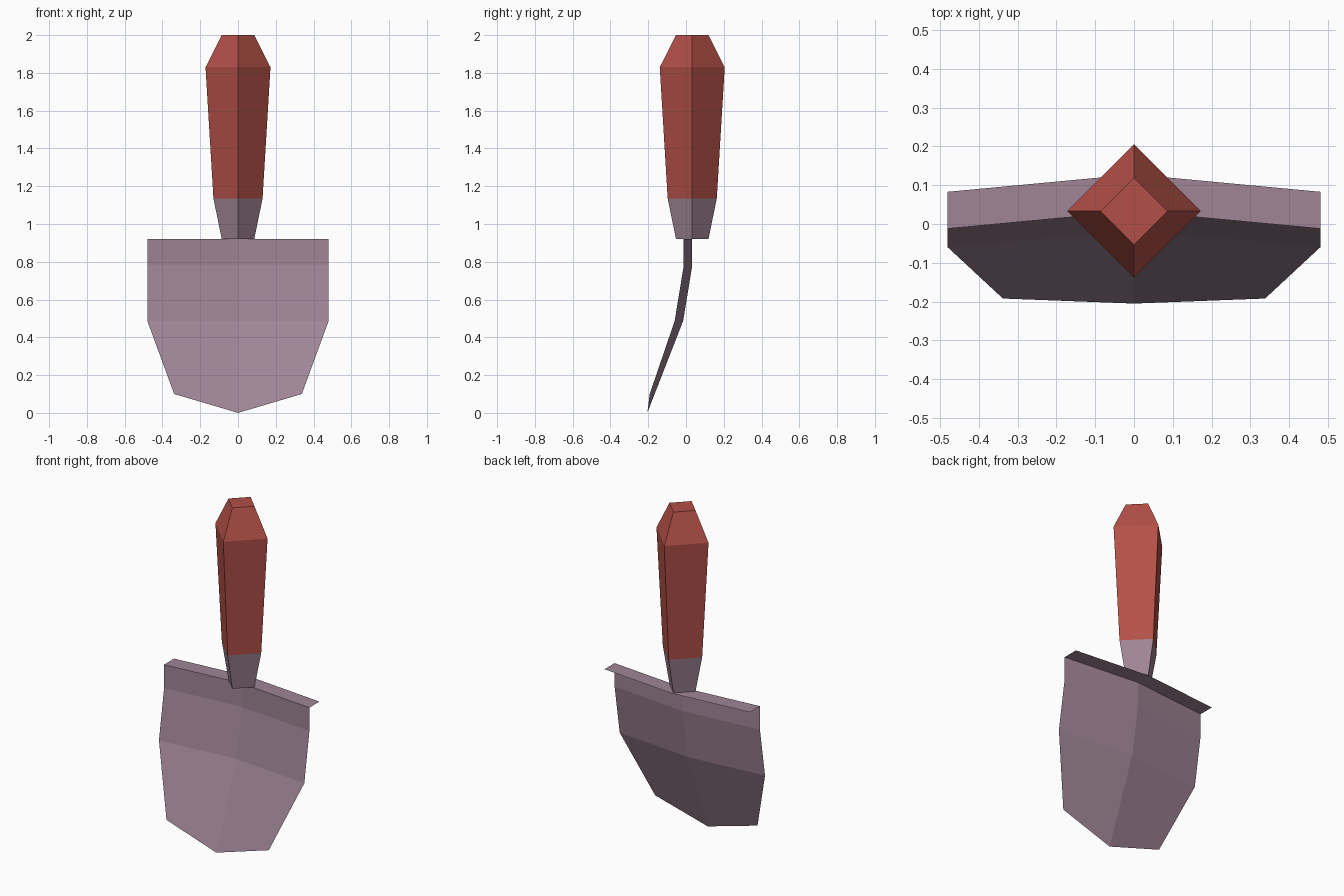
import bpy, bmesh

if "Cube" in bpy.data.objects:
    bpy.data.objects.remove(bpy.data.objects["Cube"])

def material(name, rgb):
    m = bpy.data.materials.new(name)
    m.diffuse_color = (*rgb, 1)
    m.use_nodes = True
    m.node_tree.nodes["Principled BSDF"].inputs["Base Color"].default_value = m.diffuse_color
    return m

red = material("handle red", (0.45, 0.08, 0.063))
metal = material("mauve metal", (0.35, 0.235, 0.305))

def make(name, verts, faces, mat):
    me = bpy.data.meshes.new(name)
    me.from_pydata(verts, [], faces)
    me.materials.append(mat)
    ob = bpy.data.objects.new(name, me)
    bpy.context.collection.objects.link(ob)
    return ob

def diamond_tube(name, rings, mat, cap_bottom, cap_top):
    """Four-sided tube from (radius, z) rings, corners on the x and y axes."""
    cy = 0.033
    verts = [(r * dx, cy + r * dy, z) for r, z in rings
             for dx, dy in ((1, 0), (0, 1), (-1, 0), (0, -1))]
    faces = [(4*k + i, 4*k + (i+1) % 4, 4*k + 4 + (i+1) % 4, 4*k + 4 + i)
             for k in range(len(rings) - 1) for i in range(4)]
    if cap_bottom:
        faces.append((3, 2, 1, 0))
    if cap_top:
        n = len(verts)
        faces.append((n-4, n-3, n-2, n-1))
    return make(name, verts, faces, mat)

# Handle grip and metal collar
diamond_tube("grip", [(0.13, 1.135), (0.172, 1.83), (0.086, 2.0)], red, False, True)
diamond_tube("collar", [(0.086, 0.92), (0.13, 1.135)], metal, True, False)

# Blade: thin creased sheet with a flat flange along the top.
# Each row: half width, edge y, centre y, edge z, centre z
rows = [(0.48, 0.083, 0.128, 0.92, 0.92),
        (0.48, -0.012, 0.033, 0.92, 0.92),
        (0.48, -0.012, 0.033, 0.78, 0.78),
        (0.48, -0.06, -0.015, 0.487, 0.487),
        (0.338, -0.192, -0.205, 0.10, 0.0)]
verts, faces = [], []
for w, ye, yc, ze, zc in rows:
    verts += [(-w, ye, ze), (0, yc, zc), (w, ye, ze)]
for k in range(len(rows) - 1):
    for i in range(2):
        a = 3*k + i
        faces.append((a, a + 3, a + 4, a + 1))
make("blade", verts, faces, metal)
